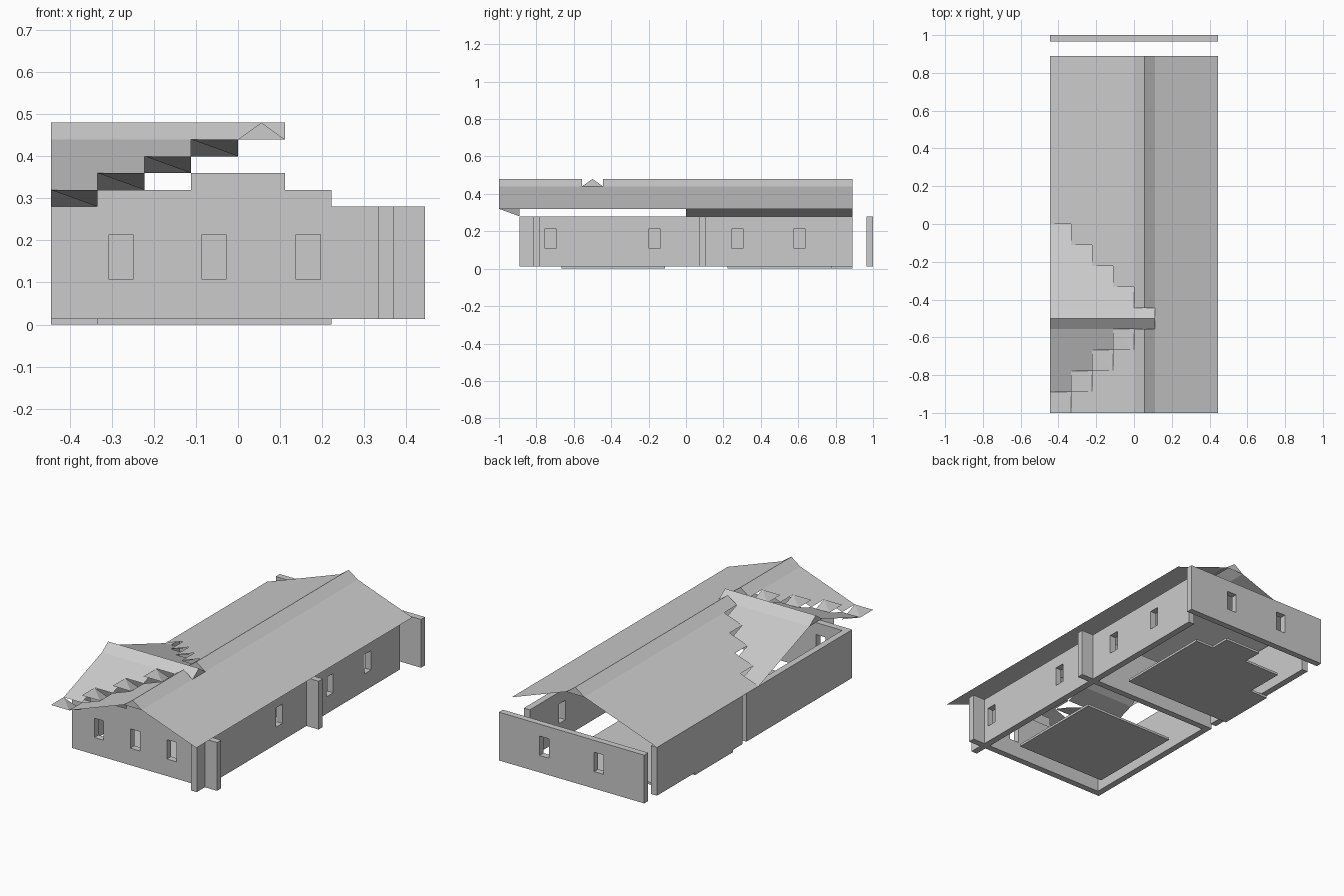
import bpy

if "Cube" in bpy.data.objects:
    bpy.data.objects.remove(bpy.data.objects["Cube"])

U = 1 / 9            # grid cell
S = 0.04             # roof rise per cell
X0 = -4 * U          # left edge
Z0, Z1 = 0.013, 0.28


def mesh(name, verts, faces):
    me = bpy.data.meshes.new(name)
    me.from_pydata(verts, [], faces)
    me.update()
    ob = bpy.data.objects.new(name, me)
    bpy.context.collection.objects.link(ob)
    return ob


def prism(name, outline, z0, z1):
    n = len(outline)
    verts = [(x, y, z) for z in (z0, z1) for x, y in outline]
    faces = [tuple(range(n))[::-1], tuple(range(n, 2 * n))]
    faces += [(i, (i + 1) % n, (i + 1) % n + n, i + n) for i in range(n)]
    return mesh(name, verts, faces)


def box(name, x0, x1, y0, y1, z0=Z0, z1=Z1):
    return prism(name, [(x0, y0), (x1, y0), (x1, y1), (x0, y1)], z0, z1)


def wall(name, x0, x1, y0, y1, windows=()):
    ob = box(name, x0, x1, y0, y1)
    along_x = x1 - x0 > y1 - y0
    for c in windows:
        a, b = c - 0.029, c + 0.029
        if along_x:
            cut = box("window_cutter", a, b, y0 - .02, y1 + .02, .107, .214)
        else:
            cut = box("window_cutter", x0 - .02, x1 + .02, a, b, .107, .214)
        cut.hide_render = True
        mod = ob.modifiers.new("window", 'BOOLEAN')
        mod.object, mod.solver = cut, 'EXACT'
        bpy.context.view_layer.objects.active = ob
        bpy.ops.object.modifier_apply(modifier=mod.name)
        bpy.data.objects.remove(cut)
    return ob


def sheet(name, polys):
    verts, faces = [], []
    for p in polys:
        faces.append(tuple(range(len(verts), len(verts) + len(p))))
        verts += p
    return mesh(name, verts, faces)


# Walls, crossing past each other at the corners
wall("front_wall", X0, -X0, -.818, -.782, (-.278, -.057, .167))
wall("middle_wall", X0, -X0, .07, .106)
wall("back_wall", X0, -X0, .965, 1, (-.167, .167))
wall("right_wall", 3 * U, .37, -8 * U, 8 * U, (-.725, -.169, .275, .606))
wall("left_wall_front", X0, X0 + .036, -.782, .07)
wall("left_wall_back", X0, X0 + .036, .14, 8 * U)

# Stepped gable infill above the front wall
sheet("gable_infill", [[(x * U, -.818, z) for x, z in
      [(-3, .28), (2, .28), (2, .32), (1, .32), (1, .36), (-1, .36), (-1, .32), (-3, .32)]]])

# Floor plates
box("front_floor", -3 * U, 2 * U, -6 * U, -U, 0, Z0)
prism("back_floor", [(x * U, y * U) for x, y in
      [(-4, 2), (2, 2), (2, 7), (1, 7), (1, 8), (-1, 8), (-1, 7), (-3, 7), (-3, 5), (-4, 5)]], 0, Z0)

# Main roof: right slope, and left slope stepped around the side gable
E = 8 * U
sheet("right_roof", [[(U, -1, .44), (-X0, -1, .32), (-X0, E, .32), (U, E, .44)]])
left, north, south, valley = [], [], [], []
for k in range(4):
    xa, xb = -(k + 1) * U, -k * U
    za, zb = .44 - S * (k + 1), .44 - S * k
    spans = [((k - 3) * U, E)]
    if k < 3:
        spans.append((-1, -(6 + k) * U))
    for ya, yb in spans:
        left.append([(xa, ya, za), (xb, ya, zb), (xb, yb, zb), (xa, yb, za)])
    # Side gable rows, stepping back with the valley
    yn, ys = (k - 4) * U, -(5 + k) * U
    north.append([(X0, yn, zb), (xb, yn, zb), (xb, yn + U, za), (X0, yn + U, za)])
    if k < 3:
        south.append([(X0, ys - U, za), (xa, ys - U, za), (xa, ys, zb), (X0, ys, zb)])
    # Folded valley tiles with one low corner
    p, q = (xa, ys, zb), (xb, ys - U, zb)
    valley += [[p, (xa, ys - U, zb), q], [p, q, (xb, ys, za)]]
sheet("left_roof", left)
sheet("side_gable_back_slope", north)
sheet("side_gable_front_slope", south)
sheet("valley_tiles", valley)


# Ridge caps with closed ends
def cap(name, a, b, c, along_y):
    def P(t, d, z):
        return (c + d, t, z) if along_y else (t, c + d, z)
    e = [[P(t, -U / 2, .44), P(t, 0, .48), P(t, U / 2, .44)] for t in (a, b)]
    sheet(name, [e[0], e[1], [e[0][0], e[1][0], e[1][1], e[0][1]],
                 [e[0][1], e[1][1], e[1][2], e[0][2]]])


cap("ridge_front", -1, -5 * U, U / 2, True)
cap("ridge_back", -4 * U, E, U / 2, True)
cap("side_ridge", X0, U, -.5, False)
